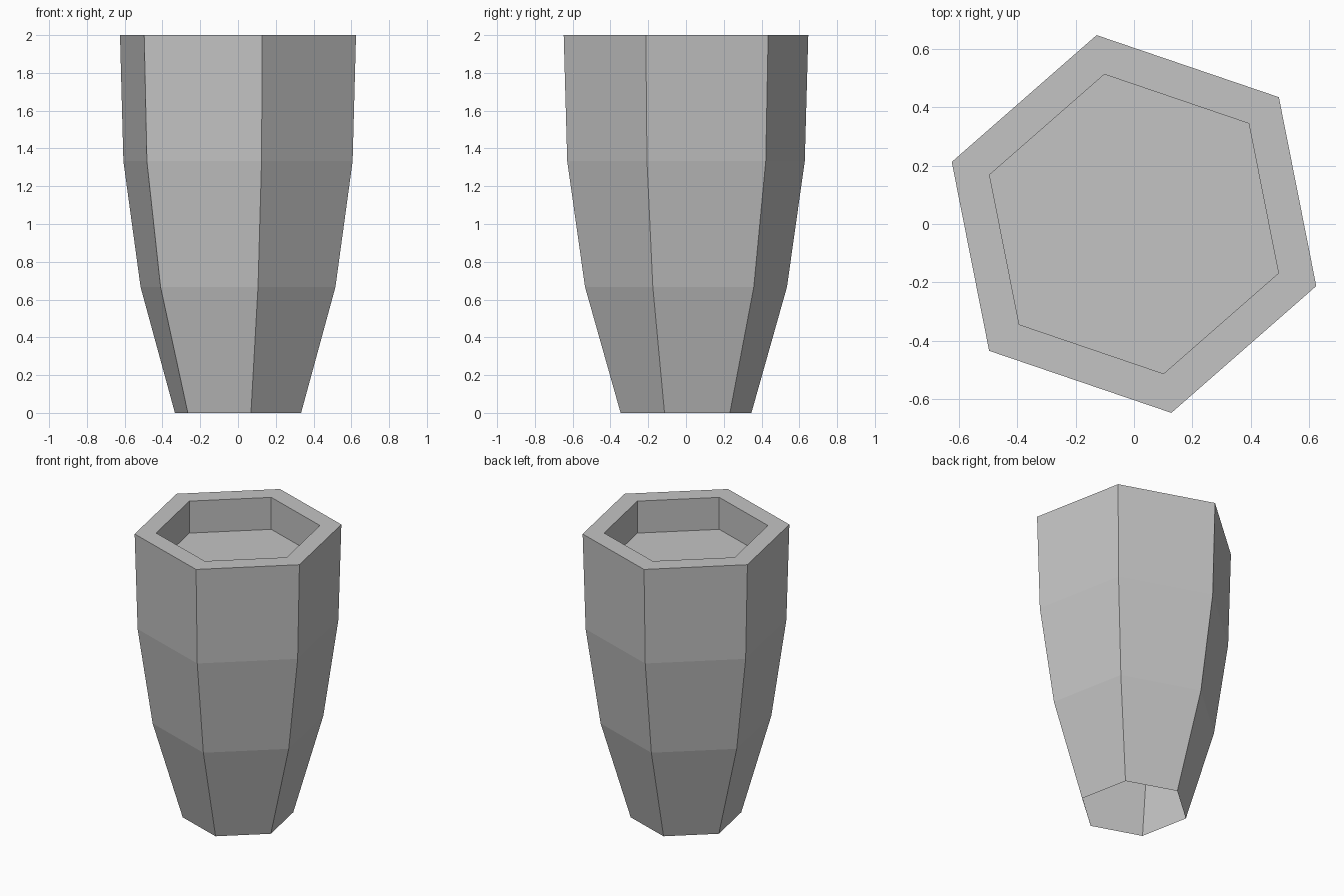
import bpy
import bmesh
from math import cos, sin, radians

cube = bpy.data.objects.get("Cube")
if cube:
    bpy.data.objects.remove(cube, do_unlink=True)

SIDES = 6
TURN = radians(41.2)

# Radius and height: open foot, flaring wall, rim, recess
PROFILE = [(0.353, 0), (0.545, 0.667), (0.641, 1.333), (0.66, 2),
           (0.523, 2), (0.523, 1.776)]

# Single grey material
grey = bpy.data.materials.new("plain grey")
grey.use_nodes = True
colour = (0.55, 0.55, 0.55, 1)
grey.diffuse_color = colour
grey.node_tree.nodes["Principled BSDF"].inputs["Base Color"].default_value = colour


def ring(bm, radius, z):
    angles = [TURN + radians(360 / SIDES) * i for i in range(SIDES)]
    return [bm.verts.new((radius * cos(a), radius * sin(a), z)) for a in angles]


# Six-sided planter shell, hollow underneath
bm = bmesh.new()
rings = [ring(bm, r, z) for r, z in PROFILE]
for low, high in zip(rings, rings[1:]):
    for i in range(SIDES):
        j = (i + 1) % SIDES
        bm.faces.new((low[i], low[j], high[j], high[i]))

# Floor of the recess
bm.faces.new(rings[-1])

mesh = bpy.data.meshes.new("hexagonal_planter")
bm.to_mesh(mesh)
bm.free()
mesh.materials.append(grey)
planter = bpy.data.objects.new("hexagonal_planter", mesh)
bpy.context.collection.objects.link(planter)
